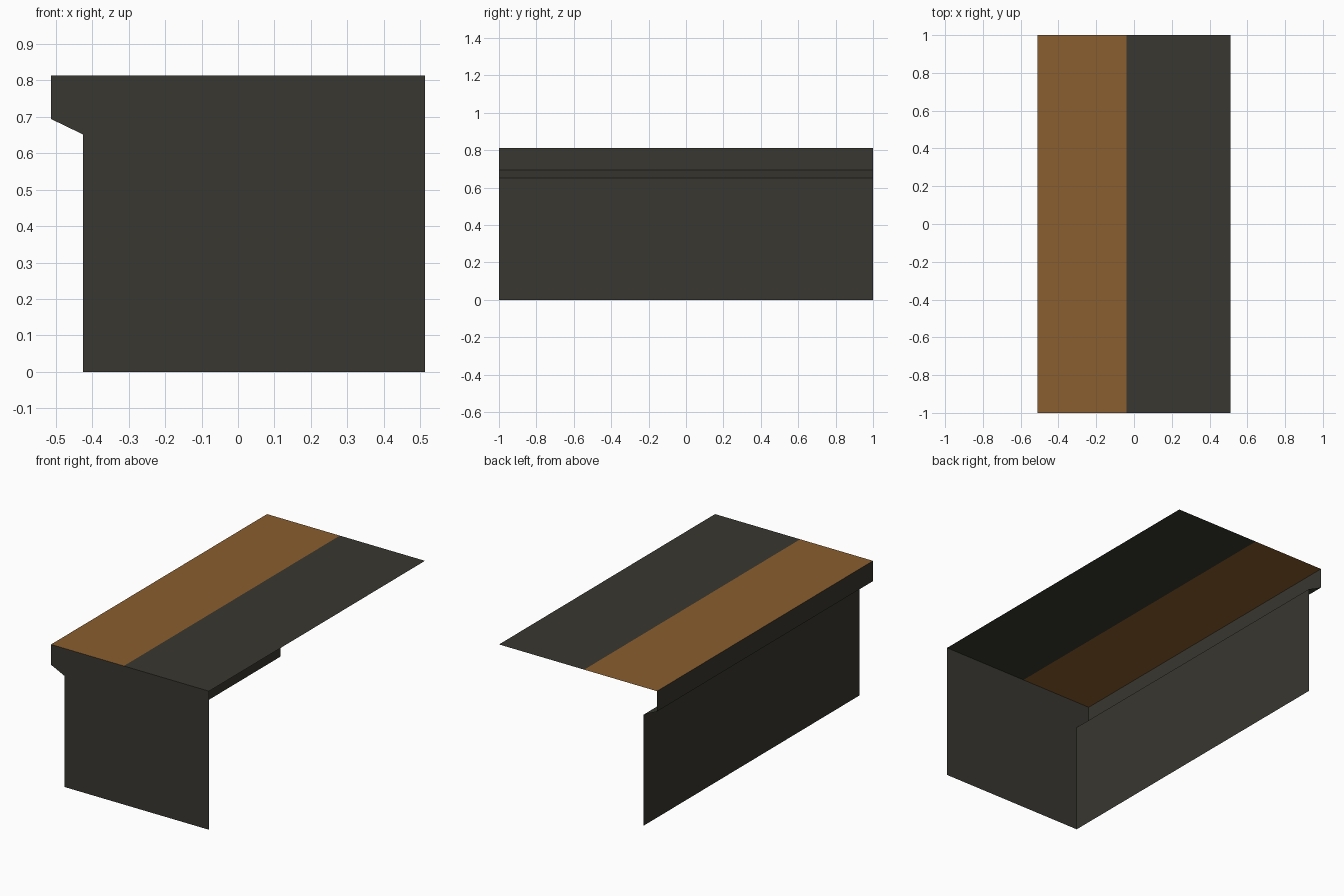
import bpy

if "Cube" in bpy.data.objects:
    bpy.data.objects.remove(bpy.data.objects["Cube"])

# Main dimensions
W, D, H = 0.512, 1.0, 0.812      # half width, half depth, height
WALL_X, LIP_Z, WALL_Z = -0.425, 0.693, 0.651
SEAM_X = -0.04                   # where the wooden strip meets the dark top


def material(name, rgb):
    m = bpy.data.materials.new(name)
    m.diffuse_color = (*rgb, 1)
    m.use_nodes = True
    m.node_tree.nodes["Principled BSDF"].inputs["Base Color"].default_value = m.diffuse_color
    return m


dark = material("dark grey", (0.0395, 0.0382, 0.0296))
wood = material("brown wood", (0.254, 0.112, 0.0273))


def sheet(name, verts, faces, mats):
    """Open single-sided sheet made of flat faces, one material per face."""
    me = bpy.data.meshes.new(name)
    me.from_pydata(verts, [], faces)
    used = list(dict.fromkeys(mats))
    for m in used:
        me.materials.append(m)
    for p, m in zip(me.polygons, mats):
        p.material_index = used.index(m)
    ob = bpy.data.objects.new(name, me)
    bpy.context.collection.objects.link(ob)
    return ob


# Left side profile (x, z): wall, sloped underside and lip of the overhang
profile = [(WALL_X, 0), (WALL_X, WALL_Z), (-W, LIP_Z), (-W, H)]

# End panel: the profile closed to the straight right edge
outline = [(W, 0), (W, H)] + profile[::-1]
sheet("front_panel", [(x, -D, z) for x, z in outline],
      [list(range(len(outline)))], [dark])

# Long left wall with overhanging lip, open on the inside
n = len(profile)
sheet("left_wall", [(x, y, z) for y in (-D, D) for x, z in profile],
      [(i, i + 1, n + i + 1, n + i) for i in range(n - 1)], [dark] * (n - 1))

# Top sheet: wooden strip over the overhang, dark on the rest
xs = [-W, SEAM_X, W]
sheet("top", [(x, y, H) for y in (-D, D) for x in xs],
      [(0, 1, 4, 3), (1, 2, 5, 4)], [wood, dark])

# Turn every sheet so its faces point outward
for ob in bpy.data.objects:
    me = ob.data
    out = {"front_panel": (0, -1, 0), "left_wall": (-1, 0, 0), "top": (0, 0, 1)}[ob.name]
    if sum(a * b for a, b in zip(me.polygons[0].normal, out)) < 0:
        me.flip_normals()
